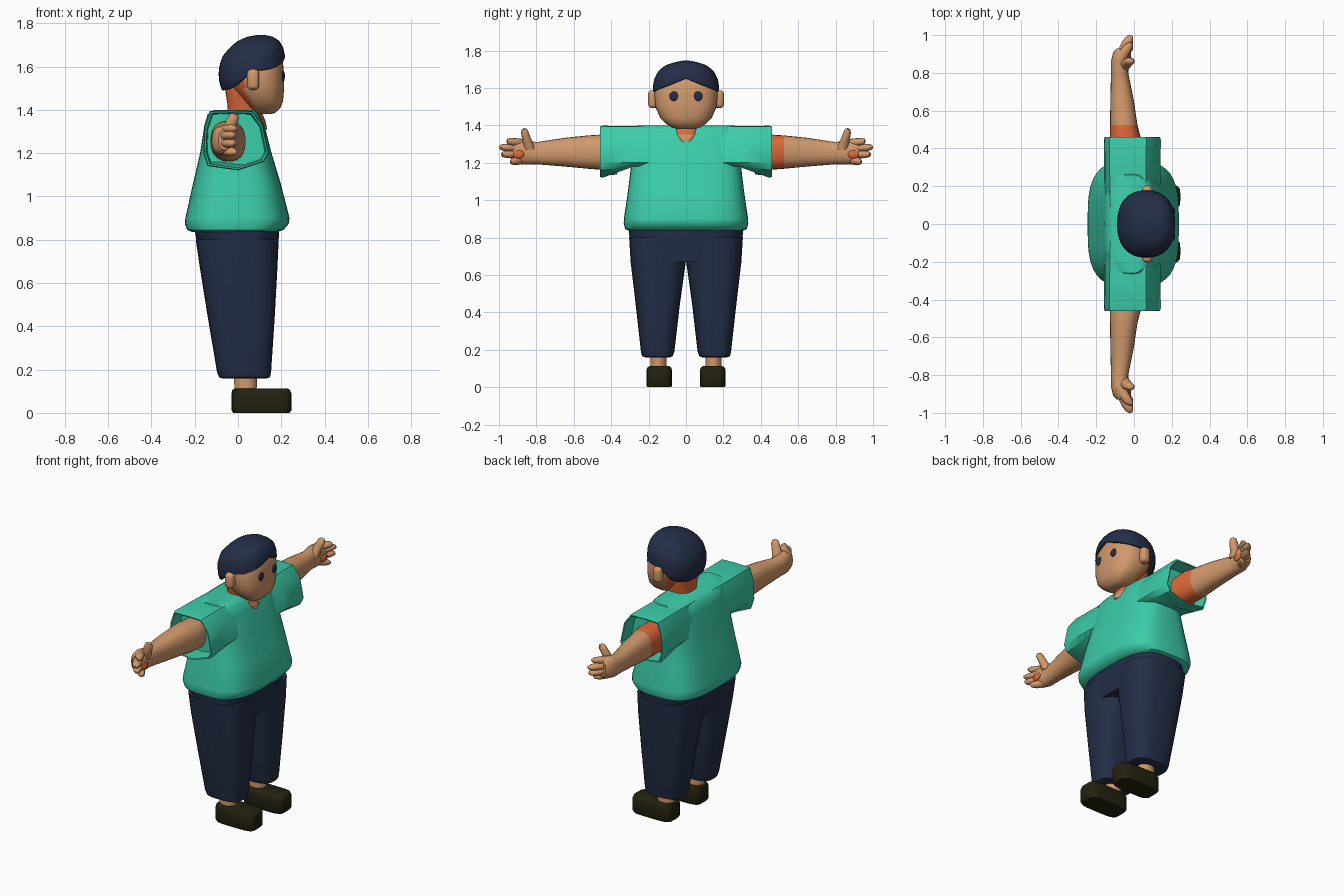
import bpy, bmesh, math
from mathutils import Vector


def material(name, r, g, b):
    m = bpy.data.materials.new(name)
    m.diffuse_color = (r, g, b, 1)
    return m


SKIN = material("skin", 0.64, 0.32, 0.15)
SHADE = material("orange skin", 0.74, 0.14, 0.04)
SHIRT = material("green cloth", 0.045, 0.61, 0.40)
NAVY = material("navy cloth and hair", 0.017, 0.027, 0.062)
SHOE = material("dark olive leather", 0.017, 0.016, 0.005)


def finish(name, bm, mats, mirror=False, rule=None, angle=40):
    bmesh.ops.recalc_face_normals(bm, faces=bm.faces)
    if rule:
        for f in bm.faces:
            f.material_index = int(rule(f.calc_center_median(), f.normal))
    me = bpy.data.meshes.new(name)
    bm.to_mesh(me)
    bm.free()
    for m in mats:
        me.materials.append(m)
    ob = bpy.data.objects.new(name, me)
    bpy.context.collection.objects.link(ob)
    bpy.ops.object.select_all(action='DESELECT')
    ob.select_set(True)
    bpy.context.view_layer.objects.active = ob
    bpy.ops.object.shade_smooth_by_angle(angle=math.radians(angle))
    if mirror:
        mod = ob.modifiers.new("mirror", 'MIRROR')
        mod.use_axis = (False, True, False)
    return ob


def bridge(rings):
    """Mesh through closed rings of points, capped at both ends."""
    bm = bmesh.new()
    vs = [[bm.verts.new(p) for p in r] for r in rings]
    n = len(vs[0])
    for a, b in zip(vs, vs[1:]):
        for i in range(n):
            j = (i + 1) % n
            bm.faces.new((a[i], a[j], b[j], b[i]))
    bm.faces.new(vs[0])
    bm.faces.new(vs[-1])
    return bm


def power(v, e):
    return math.copysign(abs(v) ** e, v)


def loft(name, axis, rings, mats, n=2.5, segs=24, sign=1, **kw):
    """Rings are (position, a0, a1, b0, b1): extents on the other two axes."""
    out = []
    for p, a0, a1, b0, b1 in rings:
        pts = []
        for i in range(segs):
            t = math.tau * i / segs
            a = (a0 + a1) / 2 + (a1 - a0) / 2 * power(math.cos(t), 2 / n)
            b = (b0 + b1) / 2 + (b1 - b0) / 2 * power(math.sin(t), 2 / n)
            x, y, z = (a, b, p) if axis == 'z' else (a, p, b)
            pts.append((x, y * sign, z))
        out.append(pts)
    return finish(name, bridge(out), mats, **kw)


def blob(name, centre, size, mat, mirror=True):
    bm = bmesh.new()
    bmesh.ops.create_uvsphere(bm, u_segments=16, v_segments=10, radius=1)
    bmesh.ops.scale(bm, vec=size, verts=bm.verts)
    bmesh.ops.translate(bm, vec=centre, verts=bm.verts)
    return finish(name, bm, [mat], mirror)


# Shirt body
loft("shirt_body", 'z', [
    (0.835, -0.21, 0.18, -0.30, 0.30), (0.845, -0.235, 0.21, -0.325, 0.325),
    (0.875, -0.246, 0.235, -0.333, 0.333), (0.90, -0.243, 0.238, -0.332, 0.332),
    (1.05, -0.21, 0.20, -0.31, 0.31), (1.20, -0.175, 0.155, -0.292, 0.292),
    (1.33, -0.155, 0.122, -0.285, 0.285), (1.38, -0.14, 0.10, -0.28, 0.28),
    (1.40, -0.11, 0.075, -0.26, 0.26)], [SHIRT], n=3.2, segs=40)

# Sleeves, with a recessed opening
profile = [(-0.13, 1.395), (-0.03, 1.398), (0.065, 1.395), (0.115, 1.33), (0.142, 1.20),
           (0.12, 1.16), (0.0, 1.12), (-0.14, 1.14), (-0.16, 1.20), (-0.155, 1.32)]


def sleeve_ring(y, scale=1.0, floor=0.0):
    return [(-0.01 + (x + 0.01) * scale, y, max(1.26 + (z - 1.26) * scale, floor))
            for x, z in profile]


finish("sleeve", bridge([sleeve_ring(0.08, 0.96, 1.19), sleeve_ring(0.28, 0.99, 1.18),
                         sleeve_ring(0.445), sleeve_ring(0.46, 0.97),
                         sleeve_ring(0.458, 0.92), sleeve_ring(0.37, 0.88)]),
       [SHIRT], mirror=True)

# Arms and palms; the left arm has an orange band at the sleeve
for side, s in (("left", 1), ("right", -1)):
    loft(side + "_arm", 'y', [
        (0.36, -0.12, 0.035, 1.16, 1.345), (0.46, -0.128, 0.035, 1.163, 1.35),
        (0.525, -0.127, 0.018, 1.168, 1.346), (0.65, -0.125, 0.0, 1.18, 1.333),
        (0.80, -0.122, -0.03, 1.192, 1.31), (0.86, -0.122, -0.03, 1.19, 1.325),
        (0.91, -0.11, -0.02, 1.197, 1.325), (0.93, -0.09, -0.03, 1.215, 1.31)],
        [SKIN, SHADE], sign=s, n=2.3, rule=lambda c, nrm: 0.3 < c.y < 0.525)

# Fingers fan out and curl forward; (tip y, root z, tip z)
for i, (tip, z0, z1) in enumerate([(0.96, 1.305, 1.315), (1.0, 1.277, 1.283),
                                   (0.99, 1.245, 1.245), (0.94, 1.215, 1.205)]):
    rings = []
    for t, r in ((0, 0.022), (0.4, 0.022), (0.75, 0.02), (0.93, 0.014), (1, 0.005)):
        y, x, z = 0.87 + (tip - 0.87) * t, -0.075 + 0.055 * t, z0 + (z1 - z0) * t
        rings.append((y, x - r * 1.4, x + r * 1.4, z - r, z + r))
    loft("finger_%d" % (i + 1), 'y', rings, [SKIN], n=2, segs=12, mirror=True)
loft("thumb", 'z', [
    (1.27, -0.085, -0.025, 0.80, 0.87), (1.32, -0.07, -0.01, 0.825, 0.875),
    (1.36, -0.05, 0.004, 0.84, 0.882), (1.378, -0.04, 0.0, 0.848, 0.878),
    (1.385, -0.028, -0.012, 0.858, 0.868)], [SKIN], n=2, segs=12, mirror=True)
blob("palm_patch", (-0.024, 0.895, 1.245), (0.009, 0.03, 0.022), SHADE)

# Trousers: hips and two tapered legs
loft("hips", 'z', [
    (0.67, -0.165, 0.176, -0.24, 0.24), (0.72, -0.178, 0.182, -0.298, 0.298),
    (0.86, -0.203, 0.192, -0.306, 0.306)], [NAVY], n=3, segs=36)
loft("trouser_leg", 'z', [
    (0.16, -0.075, 0.135, 0.085, 0.22), (0.165, -0.088, 0.148, 0.072, 0.235),
    (0.19, -0.097, 0.153, 0.062, 0.241), (0.45, -0.141, 0.17, 0.032, 0.270),
    (0.67, -0.176, 0.182, 0.001, 0.296), (0.80, -0.195, 0.188, -0.02, 0.304)],
    [NAVY], n=3, mirror=True)

# Ankles and shoes
loft("ankle", 'z', [(0.08, -0.015, 0.085, 0.105, 0.19), (0.20, -0.02, 0.09, 0.105, 0.19)],
     [SKIN], n=2, mirror=True)
loft("shoe", 'z', [
    (0.0, -0.022, 0.238, 0.08, 0.207), (0.012, -0.03, 0.246, 0.074, 0.212),
    (0.09, -0.03, 0.246, 0.074, 0.212), (0.106, -0.026, 0.24, 0.08, 0.206),
    (0.112, -0.015, 0.23, 0.09, 0.196)], [SHOE], n=4.5, mirror=True)

# Neck, with a lighter scoop at the collar
loft("neck", 'z', [
    (1.31, 0.0, 0.134, -0.025, 0.025), (1.325, -0.03, 0.132, -0.055, 0.055),
    (1.35, -0.05, 0.126, -0.075, 0.075), (1.395, -0.05, 0.108, -0.08, 0.08),
    (1.42, -0.048, 0.09, -0.085, 0.085), (1.53, -0.065, 0.07, -0.10, 0.10)],
    [SKIN, SHADE], rule=lambda c, nrm: c.z > 1.35)

# Head
loft("head", 'z', [
    (1.38, 0.085, 0.155, -0.04, 0.04), (1.388, 0.065, 0.175, -0.075, 0.075),
    (1.41, 0.045, 0.196, -0.108, 0.108), (1.44, 0.02, 0.208, -0.138, 0.138),
    (1.50, -0.03, 0.213, -0.164, 0.164), (1.56, -0.055, 0.213, -0.170, 0.170),
    (1.65, -0.05, 0.205, -0.160, 0.160), (1.70, 0.0, 0.17, -0.12, 0.12)],
    [SKIN, SHADE], segs=36, rule=lambda c, nrm: nrm.x < -0.45 and c.z < 1.56)

# Ears and eyes
bm = bmesh.new()
bmesh.ops.create_cube(bm, size=1)
bmesh.ops.scale(bm, vec=(0.055, 0.07, 0.095), verts=bm.verts)
bmesh.ops.bevel(bm, geom=bm.edges[:], offset=0.02, segments=3, affect='EDGES', profile=0.5)
bmesh.ops.translate(bm, vec=(0.07, 0.168, 1.54), verts=bm.verts)
finish("ear", bm, [SKIN], mirror=True)
blob("eye", (0.2085, 0.065, 1.556), (0.008, 0.023, 0.026), NAVY)

# Hair cap: its lower edge rises at the forehead and drops at the nape
HAIR = [(1.48, -0.072, 0.215, 0.165), (1.54, -0.09, 0.216, 0.176), (1.60, -0.088, 0.218, 0.178),
        (1.65, -0.07, 0.217, 0.170), (1.69, -0.035, 0.208, 0.148), (1.72, 0.0, 0.19, 0.112),
        (1.738, 0.045, 0.16, 0.06), (1.746, 0.09, 0.12, 0.015)]


def hair_size(z):
    for a, b in zip(HAIR, HAIR[1:]):
        if z <= b[0]:
            break
    t = (z - a[0]) / (b[0] - a[0])
    return [p + (q - p) * t for p, q in zip(a[1:], b[1:])]


def hair_edge(c, s):
    if c > 0:
        return 1.58 + 0.07 * (1 - abs(s))
    return 1.49 + 0.09 * (1 + c) ** 2


rings = []
for t, inset in [(0.03, 0.88), (0, 0.97)] + [(k / 12, 1) for k in range(13)]:
    pts = []
    for i in range(48):
        a = math.tau * i / 48
        c, s = power(math.cos(a), 0.85), power(math.sin(a), 0.85)
        e = hair_edge(c, s)
        z = e + (1.746 - e) * (t if inset < 1 else 0.02 + 0.98 * math.sin(t * math.pi / 2))
        x0, x1, ry = hair_size(z)
        pts.append(((x0 + x1) / 2 + (x1 - x0) / 2 * c * inset, ry * s * inset, z))
    rings.append(pts)
finish("hair", bridge(rings), [NAVY], angle=50)
